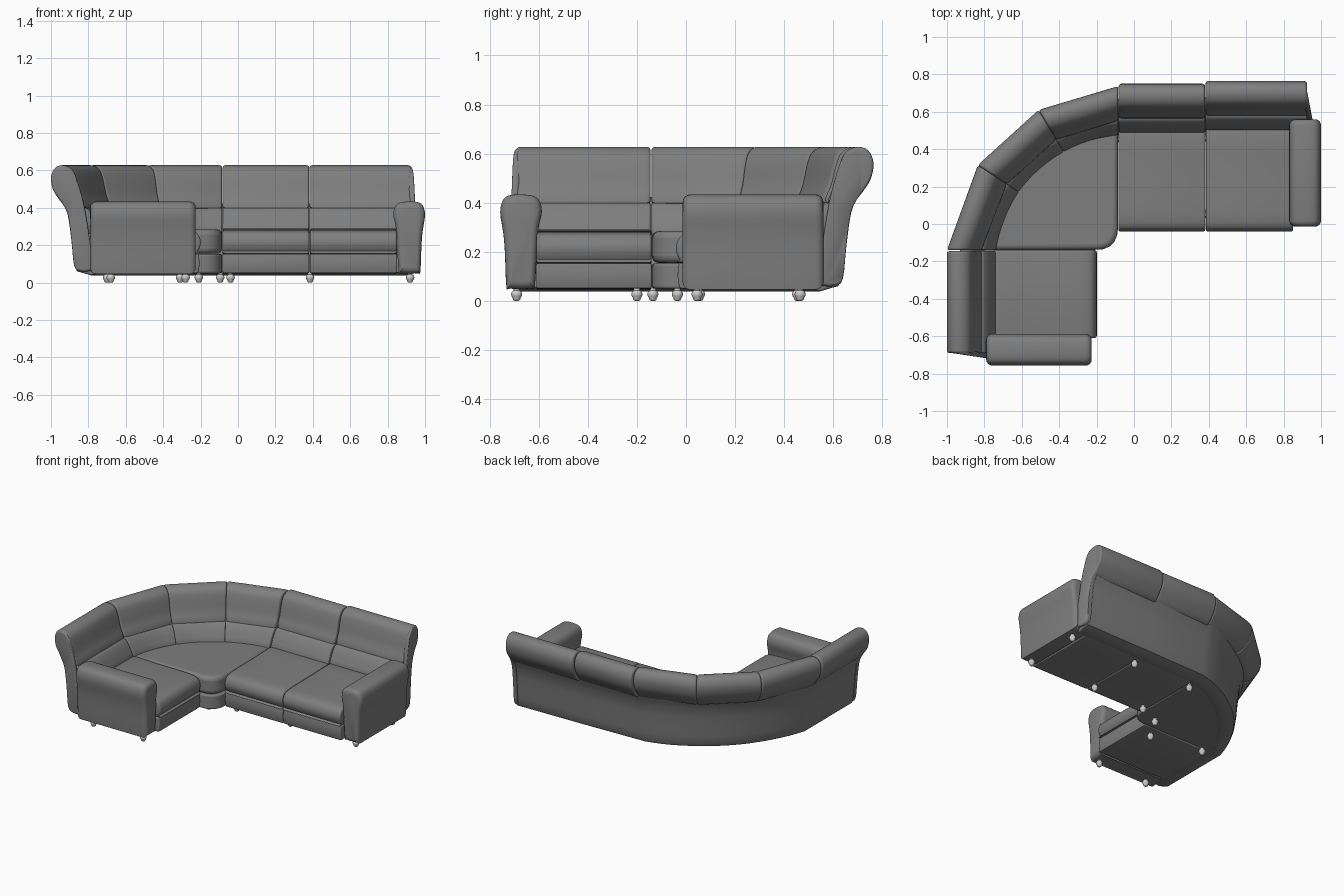
import bpy, bmesh, math
from mathutils import Vector

if "Cube" in bpy.data.objects:
    bpy.data.objects.remove(bpy.data.objects["Cube"])


def catmull(a, b, c, d, t):
    return 0.5 * (2*b + (c-a)*t + (2*a-5*b+4*c-d)*t*t + (3*b-a-3*c+d)*t**3)


def smooth(prof, n):
    p = [Vector(q) for q in prof]
    m = len(p)
    return [catmull(p[i-1], p[i], p[(i+1) % m], p[(i+2) % m], k/n)
            for i in range(m) for k in range(n)]


leather = bpy.data.materials.new("dark_grey_leather")
leather.diffuse_color = (0.21, 0.21, 0.21, 1)
leather.use_nodes = True
leather.node_tree.nodes["Principled BSDF"].inputs["Base Color"].default_value = leather.diffuse_color


def make(name, bm, mat=leather):
    bmesh.ops.recalc_face_normals(bm, faces=bm.faces)
    me = bpy.data.meshes.new(name)
    bm.to_mesh(me)
    bm.free()
    if mat:
        me.materials.append(mat)
    ob = bpy.data.objects.new(name, me)
    bpy.context.collection.objects.link(ob)
    return ob


# A station is (origin x, origin y, direction x, direction y) of a vertical section
def right(s, shift=0):
    return Vector((s, shift, 0, 1))


def left(s):
    return Vector((-0.24, -s, -1, 0))


def corner(ox, oy, dx, dy):
    return Vector((ox - dx*0.76, oy - dy*0.76, dx, dy))


def at(st, d):
    return Vector((st[0] + st[2]*d, st[1] + st[3]*d))


def inset(st, d):
    return Vector((*at(st, -d), st[2], st[3]))


def loft(name, prof, stations, r=0.015, n=3):
    """Upholstered solid: section swept over stations with rounded ends."""
    pts = smooth(prof, n)
    lo = [min(p[i] for p in pts) for i in (0, 1)]
    hi = [max(p[i] for p in pts) for i in (0, 1)]
    c = [(lo[i]+hi[i])/2 for i in (0, 1)]
    h = [(hi[i]-lo[i])/2 for i in (0, 1)]

    def end(a, b):
        length = (at(b, c[0]) - at(a, c[0])).length
        out = []
        for k in range(5):
            ang = k * math.pi / 8
            out.append((a.lerp(b, r*(1-math.cos(ang))/length), r*(1-math.sin(ang))))
        return out
    rings = end(stations[0], stations[1])
    rings += [(s, 0) for s in stations[1:-1]]
    rings += end(stations[-1], stations[-2])[::-1]
    bm = bmesh.new()
    rows = []
    for st, ins in rings:
        row = []
        for p in pts:
            q = [c[i] + (p[i]-c[i])*(1-ins/h[i]) for i in (0, 1)]
            row.append(bm.verts.new((*at(st, q[0]), q[1])))
        rows.append(row)
    m = len(pts)
    for a, b in zip(rows, rows[1:]):
        for i in range(m):
            bm.faces.new((a[i], a[(i+1) % m], b[(i+1) % m], b[i]))
    bm.faces.new(rows[0])
    bm.faces.new(rows[-1])
    return make(name, bm)


def slab(name, outline, z0, z1, bevel):
    bm = bmesh.new()
    f = bm.faces.new([bm.verts.new((x, y, z0)) for x, y in outline])
    ext = bmesh.ops.extrude_face_region(bm, geom=[f])
    bmesh.ops.translate(bm, vec=(0, 0, z1-z0),
                        verts=[v for v in ext['geom'] if isinstance(v, bmesh.types.BMVert)])
    ob = make(name, bm)
    mod = ob.modifiers.new("soft_edge", 'BEVEL')
    mod.width, mod.segments, mod.limit_method, mod.angle_limit = bevel, 4, 'ANGLE', 0.9
    return ob


# Sections as (depth, height)
UPPER = [(.575, .40), (.60, .47), (.62, .55), (.64, .60), (.675, .624), (.715, .626),
         (.745, .605), (.76, .56), (.75, .50), (.72, .45), (.685, .41), (.64, .395)]
LOWER = [(.50, .27), (.525, .34), (.55, .38), (.57, .398), (.605, .40), (.61, .36), (.59, .27)]
BODY = [(.50, .055), (.60, .055), (.63, .08), (.643, .2), (.662, .35), (.69, .415),
        (.63, .41), (.58, .30)]
SIDE = [(.53, .08), (.555, .25), (.58, .40), (.605, .5), (.635, .585), (.675, .62), (.72, .617),
        (.75, .585), (.757, .55), (.74, .49), (.70, .425), (.67, .36), (.65, .22), (.636, .09),
        (.605, .062), (.555, .062)]
SEAT = [(.54, .16), (.01, .155), (-.025, .168), (-.041, .215), (-.025, .26), (.01, .277),
        (.08, .283), (.3, .285), (.54, .28)]
BASE = [(-.028, .06), (-.018, .051), (.05, .05), (.55, .05), (.56, .1), (.55, .154),
        (.05, .154), (-.02, .153), (-.03, .145), (-.034, .1)]
ARM = [(-.056, .06), (-.065, .2), (-.072, .3), (-.085, .365), (-.07, .415), (-.03, .432),
       (.04, .432), (.073, .412), (.085, .36), (.073, .28), (.066, .2), (.06, .06),
       (.045, .05), (-.045, .05)]

# Corner stations from right wing to left wing
C = [corner(-.085, .737, 0, 1), corner(-.51, .61, -.51, .86),
     corner(-.835, .315, -.835, .55), left(.14)]


def corner_curve(knots):
    p = [right(.38, -.01)] + knots + [left(.5)]
    return [catmull(*p[i-1:i+3], k/6) for i in (1, 2, 3) for k in range(6)] + [knots[3]]


curve = corner_curve(C)

# Back cushions: straight pads above, curved pads in the corner below
spans = [(right(.925, .004), right(.383, .004)), (right(.38, -.01), right(-.082, -.01)),
         (C[0], C[1]), (C[1], C[2]), (C[2], C[3]), (left(.145), left(.69))]
lower = spans[:2] + [curve[0:7], curve[6:13], curve[12:19]] + spans[5:]
for i in range(6):
    loft(f"upper_back_cushion_{i}", UPPER, spans[i], 0.014)
    loft(f"lower_back_cushion_{i}", LOWER, lower[i], 0.01)

# Continuous rear panel, its curved corner set in below the cushions
panel = corner_curve([C[0], inset(C[1], .04), inset(C[2], .045), C[3]])
loft("rear_panel", BODY, [right(.93), right(.38, -.01)] + panel + [left(.69)], 0.012, 2)

# Splayed side panels closing the back at both ends
loft("right_back_side", SIDE, [Vector((x, .003, -.19, 1)) for x in (1.03, 1.06)], 0.014)
loft("left_back_side", SIDE, [Vector((-.24, y, -1, .15)) for y in (-.77, -.80)], 0.014)

# Seats with padded front roll, and their base boxes
for i, (a, b) in enumerate([(right(-.083), right(.381)), (right(.384), right(.85)),
                            (left(.14), left(.61))]):
    loft(f"seat_{i}", SEAT, (a, b), 0.012)
    loft(f"seat_base_{i}", BASE, (a, b), 0.007)

# Corner seat and base
front = [(-.21, -.138), (-.165, -.135), (-.13, -.12), (-.105, -.095), (-.09, -.06), (-.085, -.02)]
outline = [tuple(at(s, .53)) for s in curve] + front
slab("corner_seat", outline, .155, .284, .028)
slab("corner_base", outline, .05, .152, .01)

# Arms
loft("right_arm", ARM, [Vector((.915, d, 1, 0)) for d in (-.014, .56)], 0.032)
loft("left_arm", ARM, [Vector((-.24-d, -.672, 0, -1)) for d in (-.014, .55)], 0.032)

# Turned feet
FOOT = [(0, 0), (.010, .001), (.015, .006), (.016, .012), (.021, .02), (.023, .028),
        (.020, .037), (.013, .043), (.013, .06)]
feet = [(-.04, .045), (-.095, .455), (.385, .055), (.385, .465), (.92, .045), (.92, .465),
        (-.31, -.20), (-.70, -.135), (-.28, -.69), (-.68, -.69), (-.21, -.035)]
for i, (x, y) in enumerate(feet):
    bm = bmesh.new()
    vs = [bm.verts.new((x+r, y, z)) for r, z in FOOT]
    es = [bm.edges.new(e) for e in zip(vs, vs[1:])]
    bmesh.ops.spin(bm, geom=vs+es, cent=(x, y, 0), axis=(0, 0, 1), angle=2*math.pi, steps=16)
    bmesh.ops.remove_doubles(bm, verts=bm.verts, dist=1e-4)
    make(f"foot_{i}", bm, None)

for ob in bpy.context.collection.objects:
    ob.select_set(True)
    bpy.context.view_layer.objects.active = ob
bpy.ops.object.shade_smooth_by_angle(angle=math.radians(40))
